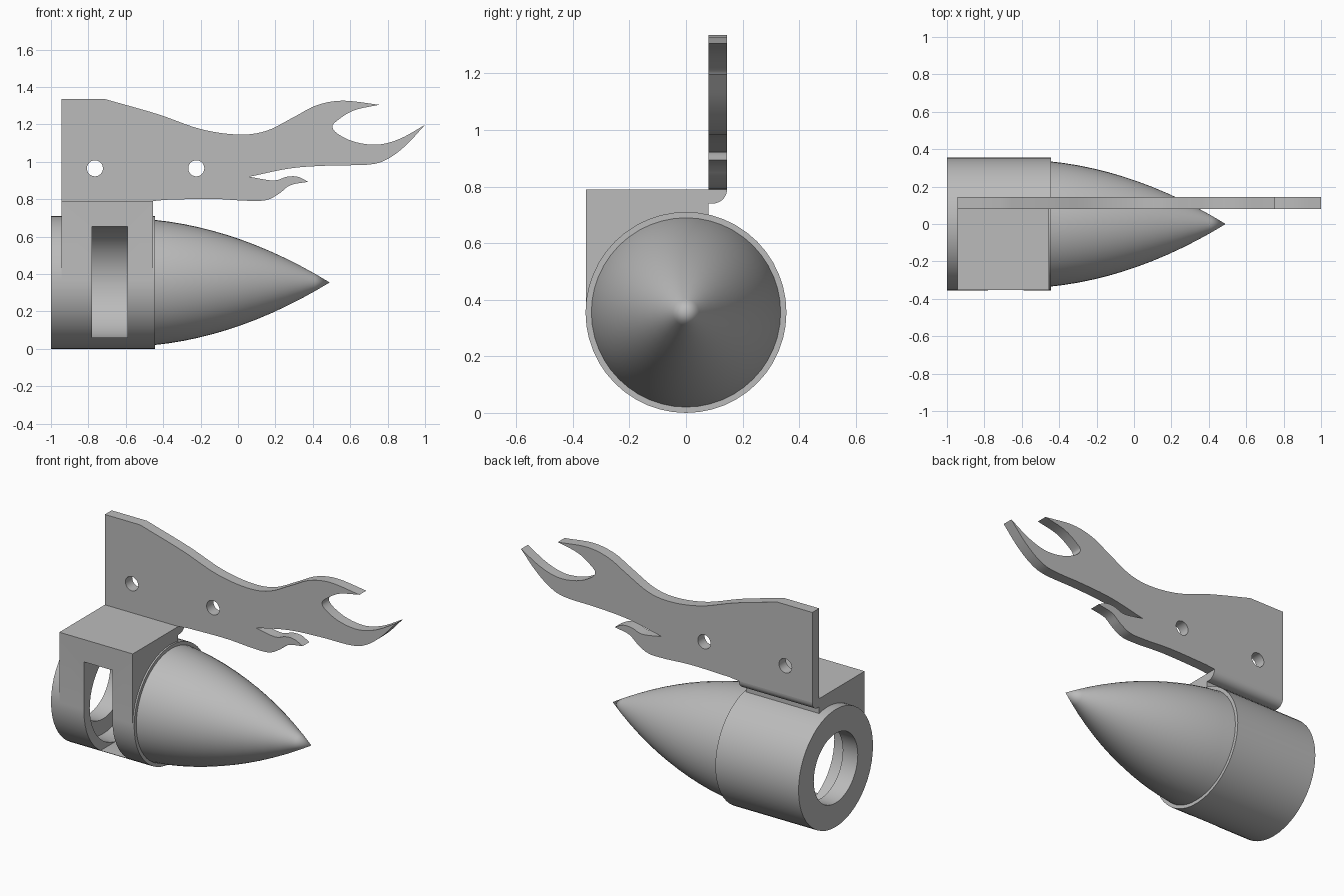
import bpy
import bmesh
from math import cos, sin, pi
from mathutils import Vector

cube = bpy.data.objects.get("Cube")
if cube:
    bpy.data.objects.remove(cube, do_unlink=True)

grey = bpy.data.materials.new("plain grey")
grey.use_nodes = True
grey.diffuse_color = (0.5, 0.5, 0.5, 1)
grey.node_tree.nodes["Principled BSDF"].inputs["Base Color"].default_value = grey.diffuse_color

RADIUS = 0.355      # housing radius, also the height of its axis
SIDES = 48


def finish(name, bm):
    bmesh.ops.recalc_face_normals(bm, faces=bm.faces)
    mesh = bpy.data.meshes.new(name)
    bm.to_mesh(mesh)
    bm.free()
    mesh.materials.append(grey)
    obj = bpy.data.objects.new(name, mesh)
    bpy.context.collection.objects.link(obj)
    return obj


def prism(name, outline, start, end, axis="X"):
    """Extrude an outline: (y, z) points along X or (x, z) points along Y."""
    bm = bmesh.new()
    place = (lambda a, b: (start, a, b)) if axis == "X" else (lambda a, b: (a, start, b))
    face = bm.faces.new([bm.verts.new(place(a, b)) for a, b in outline])
    made = bmesh.ops.extrude_face_region(bm, geom=[face])["geom"]
    depth = end - start
    offset = Vector((depth, 0, 0)) if axis == "X" else Vector((0, depth, 0))
    bmesh.ops.translate(bm, vec=offset, verts=[v for v in made if isinstance(v, bmesh.types.BMVert)])
    return finish(name, bm)


def circle(a, b, radius, sides=SIDES):
    return [(a + radius * cos(2 * pi * i / sides), b + radius * sin(2 * pi * i / sides))
            for i in range(sides)]


def boolean(target, tool, operation):
    """Apply a boolean and drop the helper object."""
    tool.hide_render = True
    mod = target.modifiers.new("boolean", "BOOLEAN")
    mod.operation, mod.object, mod.solver = operation, tool, "EXACT"
    bpy.context.view_layer.objects.active = target
    bpy.ops.object.modifier_apply(modifier=mod.name)
    bpy.data.objects.remove(tool, do_unlink=True)


def smooth(points, steps=5):
    """Catmull-Rom curve through the points, without the last one."""
    pts = [Vector(p) for p in points]
    pts = [2 * pts[0] - pts[1]] + pts + [2 * pts[-1] - pts[-2]]
    out = []
    for p, q, r, s in zip(pts, pts[1:], pts[2:], pts[3:]):
        for i in range(steps):
            t = i / steps
            out.append(tuple(0.5 * (2 * q + (r - p) * t + (2 * p - 5 * q + 4 * r - s) * t ** 2
                                    + (3 * q - p - 3 * r + s) * t ** 3)))
    return out


# Round housing joined to the square bracket with its rounded ledge
housing = prism("housing", circle(0, RADIUS, RADIUS), -1, -0.445)
ledge = [(0.095 + 0.05 * cos(a * pi / 16), 0.79 - 0.05 * sin(a * pi / 16)) for a in range(9)]
bracket = prism("bracket", [(-0.354, 0.37), (-0.354, 0.79)] + ledge + [(0.08, 0.74), (0.08, 0.5)],
                -0.945, -0.455)
boolean(housing, bracket, "UNION")

# Rear bore, inner chamber and front slot
boolean(housing, prism("chamber", circle(0, RADIUS, 0.3), -0.9, -0.592), "DIFFERENCE")
boolean(housing, prism("bore", circle(0, RADIUS, 0.21), -1.1, -0.8), "DIFFERENCE")
slot = [(-0.5, 0.06), (0, 0.06), (0, 0.655), (-0.5, 0.655)]
boolean(housing, prism("slot", slot, -0.78, -0.59), "DIFFERENCE")

# Pointed nose, spun around the housing axis
bm = bmesh.new()
base, tip, rings = -0.45, 0.49, 12
profile = [bm.verts.new((base, 0, RADIUS))]
for i in range(rings + 1):
    u = i / rings
    r = (1 - u) * (0.335 + 0.24 * u)
    profile.append(bm.verts.new((base + (tip - base) * u, 0, RADIUS + r)))
edges = [bm.edges.new(pair) for pair in zip(profile, profile[1:])]
bmesh.ops.spin(bm, geom=profile + edges, cent=(0, 0, RADIUS), axis=(1, 0, 0),
               angle=2 * pi, steps=SIDES)
bmesh.ops.remove_doubles(bm, verts=bm.verts, dist=0.0005)
nose = finish("nose", bm)

# Flame-shaped fin: smooth runs between sharp corners
top_edge = [(-0.71, 1.335), (-0.43, 1.255), (-0.2, 1.175), (0, 1.146), (0.15, 1.165), (0.3, 1.24),
            (0.42, 1.302), (0.56, 1.327), (0.755, 1.305)]
fork = [(0.755, 1.305), (0.62, 1.275), (0.53, 1.22), (0.505, 1.185), (0.54, 1.145), (0.63, 1.105),
        (0.75, 1.092), (0.87, 1.125), (1, 1.198)]
under = [(1, 1.198), (0.9, 1.09), (0.8, 1.015), (0.7, 0.985), (0.49, 0.98), (0.28, 0.965), (0.06, 0.92)]
small_top = [(0.06, 0.92), (0.19, 0.9), (0.26, 0.92), (0.32, 0.92), (0.375, 0.893)]
small_under = [(0.375, 0.893), (0.28, 0.875), (0.22, 0.83), (0.15, 0.795), (0.04, 0.792),
               (-0.15, 0.802), (-0.455, 0.795)]
outline = [(-0.945, 0.79), (-0.945, 1.335)]
for run in (top_edge, fork, under, small_top, small_under):
    outline += smooth(run)
outline += [(-0.455, 0.79)]
fin = prism("flame_fin", outline, 0.08, 0.145, "Y")
for x in (-0.765, -0.223):
    boolean(fin, prism("bolt_hole", circle(x, 0.965, 0.043, 24), 0, 0.3, "Y"), "DIFFERENCE")

# Smooth the round surfaces, keep the corners sharp
bpy.ops.object.select_all(action="DESELECT")
for obj in (housing, nose, fin):
    obj.select_set(True)
bpy.context.view_layer.objects.active = housing
bpy.ops.object.shade_smooth_by_angle(angle=pi / 6)
